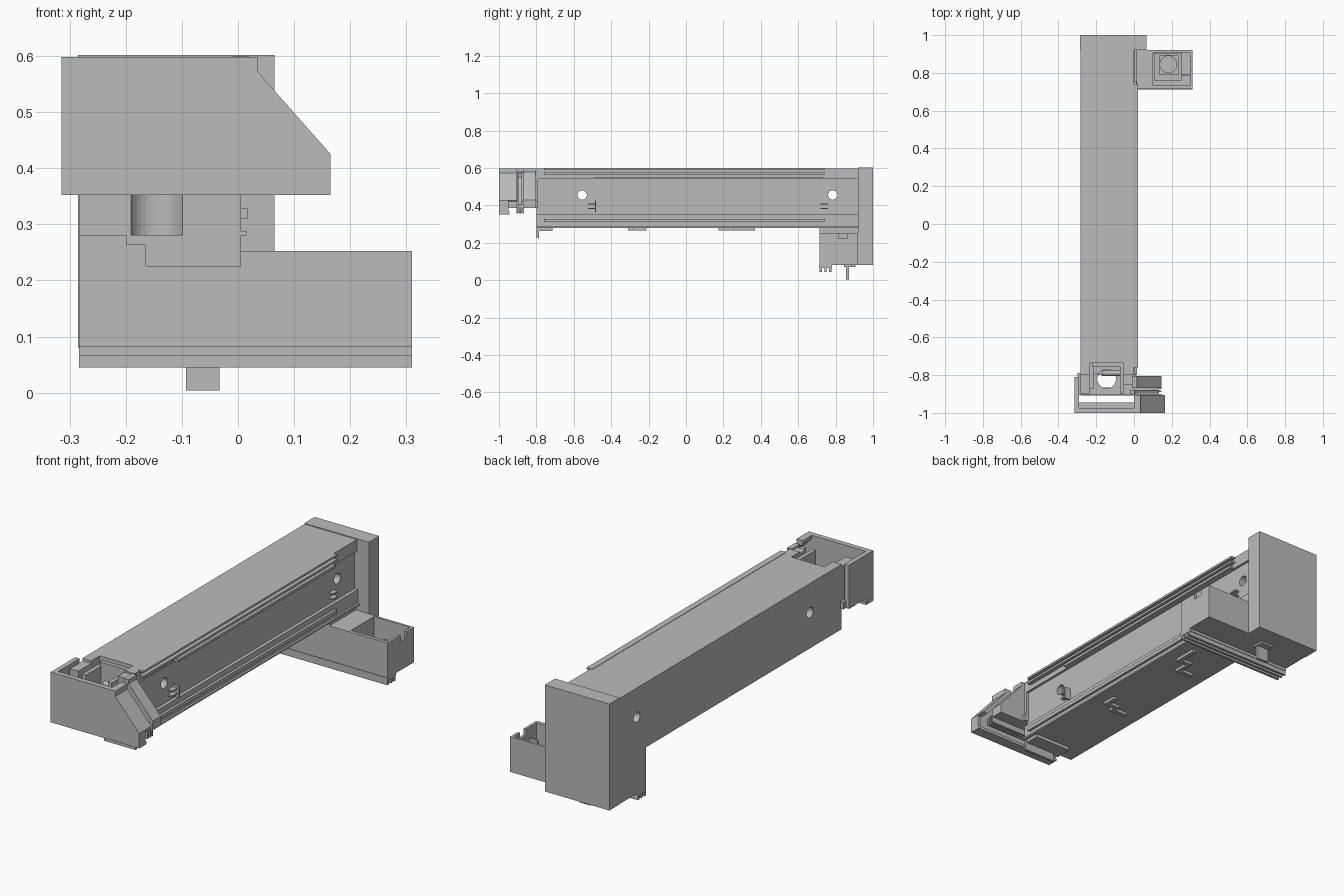
import bpy, bmesh
from mathutils import Matrix

cube = bpy.data.objects.get("Cube")
if cube:
    bpy.data.objects.remove(cube, do_unlink=True)

grey = bpy.data.materials.new("plain grey")
grey.use_nodes = True
colour = (0.5, 0.5, 0.5, 1)
grey.diffuse_color = colour
grey.node_tree.nodes["Principled BSDF"].inputs["Base Color"].default_value = colour


def finish(name, bm):
    bmesh.ops.recalc_face_normals(bm, faces=bm.faces)
    mesh = bpy.data.meshes.new(name)
    bm.to_mesh(mesh)
    bm.free()
    mesh.materials.append(grey)
    obj = bpy.data.objects.new(name, mesh)
    bpy.context.collection.objects.link(obj)
    return obj


def prism(name, points, axis, a, b):
    """Extrude a 2D outline along x (points y,z) or y (points x,z)."""
    bm = bmesh.new()
    place = (lambda p, t: (t, *p)) if axis == "x" else (lambda p, t: (p[0], t, p[1]))
    face = bm.faces.new([bm.verts.new(place(p, a)) for p in points])
    moved = bmesh.ops.extrude_face_region(bm, geom=[face])["geom"]
    shift = (b - a, 0, 0) if axis == "x" else (0, b - a, 0)
    bmesh.ops.translate(bm, vec=shift, verts=[v for v in moved if isinstance(v, bmesh.types.BMVert)])
    return finish(name, bm)


def box(name, x0, x1, y0, y1, z0, z1):
    return prism(name, [(x0, z0), (x1, z0), (x1, z1), (x0, z1)], "y", y0, y1)


def cylinder(name, centre, radius, depth, axis="z"):
    bm = bmesh.new()
    bmesh.ops.create_cone(bm, cap_ends=True, segments=32, radius1=radius, radius2=radius, depth=depth)
    if axis == "x":
        bmesh.ops.rotate(bm, verts=bm.verts, matrix=Matrix.Rotation(1.5708, 3, "Y"))
    bmesh.ops.translate(bm, vec=centre, verts=bm.verts)
    return finish(name, bm)


def cut(obj, *cutters):
    for c in cutters:
        c.hide_render = True
        mod = obj.modifiers.new("cut", "BOOLEAN")
        mod.operation = "DIFFERENCE"
        mod.solver = "EXACT"
        mod.object = c
        bpy.context.view_layer.update()
        graph = bpy.context.evaluated_depsgraph_get()
        mesh = bpy.data.meshes.new_from_object(obj.evaluated_get(graph))
        obj.modifiers.clear()
        obj.data = mesh
        bpy.data.objects.remove(c, do_unlink=True)


# Long main housing with a recessed channel along its side
section = [(-0.283, 0.28), (0.005, 0.28), (0.005, 0.355), (-0.012, 0.355),
           (-0.012, 0.54), (0.0, 0.54), (0.0, 0.598), (-0.283, 0.598)]
housing = prism("main_housing", section, "y", -0.8, 0.93)
cut(housing,
    box("end_notch", -0.235, -0.055, -0.85, -0.735, 0.36, 0.7),
    cylinder("drop_hole", (-0.145, -0.82, 0.4), 0.05, 0.6),
    *[cylinder("side_hole", (-0.14, y, 0.455), 0.025, 0.6, "x") for y in (-0.555, 0.785)])

# Guide rails on the channelled side
for name, y0, y1, z0, z1, depth in [
        ("top_rail", -0.76, 0.74, 0.59, 0.6, 0.02),
        ("upper_rail", -0.76, 0.74, 0.565, 0.576, 0.02),
        ("middle_rail", -0.49, 0.73, 0.54, 0.553, 0.02),
        ("lower_rail", -0.76, 0.74, 0.31, 0.328, 0.018),
        ("bottom_rail", -0.8, 0.92, 0.28, 0.288, 0.015)]:
    box(name, -0.01, depth, y0, y1, z0, z1)

# Small catches beside the side holes
for y in (-0.505, 0.74):
    for z in (0.38, 0.405):
        box("side_catch", -0.02, 0.012, y - 0.02, y + 0.018, z, z + 0.007)
box("catch_post", -0.02, 0.022, -0.487, -0.48, 0.365, 0.425)

# Tall rear cap
box("rear_cap", -0.285, 0.065, 0.92, 1.0, 0.08, 0.602)

# Cross box below the rear end, open on its projecting side
cross = box("cross_box", -0.283, 0.31, 0.715, 0.92, 0.08, 0.252)
cut(cross,
    box("well", 0.1, 0.297, 0.732, 0.908, 0.11, 0.4),
    box("wall_notch", 0.28, 0.4, 0.815, 0.86, 0.222, 0.4))
box("cross_box_top", -0.283, -0.005, 0.715, 0.92, 0.25, 0.282)
box("well_base", 0.105, 0.255, 0.76, 0.906, 0.1, 0.13)
box("well_pedestal", 0.135, 0.235, 0.79, 0.895, 0.12, 0.15)
cylinder("well_boss", (0.182, 0.845, 0.15), 0.047, 0.03)
box("well_rib", 0.25, 0.3, 0.783, 0.793, 0.1, 0.2)

# Ribbed foot running under the cross box
box("rib_base", -0.283, 0.31, 0.712, 0.78, 0.066, 0.082)
for i in range(3):
    y = 0.715 + i * 0.025
    box("foot_rib", -0.283, 0.31, y, y + 0.012, 0.045, 0.07)
box("drop_tab", -0.093, -0.033, 0.855, 0.872, 0.004, 0.085)
box("drop_tab_root", -0.1, -0.026, 0.845, 0.905, 0.07, 0.082)

# Hollow front cover with a sloping shoulder
outline = [(-0.315, 0.352), (0.165, 0.352), (0.165, 0.425), (0.035, 0.572),
           (0.035, 0.598), (-0.315, 0.598)]
prism("front_cover_wall", outline, "y", -1.0, -0.975)
slope = [(0.165, 0.425), (0.035, 0.572), (0.035, 0.598), (0.0, 0.598),
         (0.0, 0.58), (0.018, 0.565), (0.145, 0.42)]
prism("front_cover_shoulder", slope, "y", -1.0, -0.905)
box("front_cover_end", 0.148, 0.165, -1.0, -0.95, 0.352, 0.425)
box("front_cover_floor", -0.315, 0.165, -1.0, -0.945, 0.352, 0.366)
box("front_cover_side", -0.315, -0.292, -1.0, -0.81, 0.385, 0.598)
box("front_cover_side_foot", -0.315, -0.292, -1.0, -0.95, 0.352, 0.39)

# Bracket between the cover and the housing
end_plate = box("end_plate", -0.3, 0.01, -0.905, -0.79, 0.385, 0.42)
cut(end_plate, cylinder("plate_hole", (-0.145, -0.82, 0.4), 0.05, 0.6))
box("left_post", -0.282, -0.235, -0.9, -0.79, 0.4, 0.585)
box("left_inner_post", -0.235, -0.215, -0.87, -0.735, 0.4, 0.56)
box("right_inner_post", -0.075, -0.055, -0.9, -0.735, 0.4, 0.575)
box("right_post", -0.055, 0.0, -0.85, -0.79, 0.4, 0.59)
box("back_web", -0.22, -0.07, -0.755, -0.735, 0.36, 0.58)
cylinder("cross_shaft", (-0.11, -0.79, 0.5), 0.014, 0.12, "x")

# Sloping arms behind the cover
arm = [(-0.01, 0.385), (0.145, 0.385), (0.145, 0.43), (0.015, 0.578), (0.015, 0.598), (-0.01, 0.598)]
prism("sloping_arm", arm, "y", -0.868, -0.805)
prism("sloping_arm_rib", [(x - 0.012, z - 0.025) for x, z in arm], "y", -0.898, -0.878)
box("arm_link", -0.01, 0.13, -0.88, -0.865, 0.38, 0.42)
for y in (-0.907, -0.89, -0.873):
    box("arm_tooth", -0.283, 0.145, y, y + 0.008, 0.357, 0.39)

# Hook under the front end
box("hook_plate", -0.2, 0.0, -0.8, -0.715, 0.264, 0.281)
box("hook_lip", -0.165, 0.005, -0.8, -0.787, 0.225, 0.28)

# Stepped guides under the housing
for y0, y1 in ((-0.31, -0.21), (0.175, 0.37)):
    mid = (y0 + y1) / 2
    box("guide_leg", -0.2, -0.12, y0, y0 + 0.02, 0.266, 0.281)
    box("guide_bar", -0.13, -0.11, y0, mid, 0.266, 0.281)
    box("guide_step", -0.13, -0.05, mid - 0.02, mid, 0.266, 0.281)
    box("guide_end", -0.07, -0.05, mid - 0.02, y1, 0.266, 0.281)
